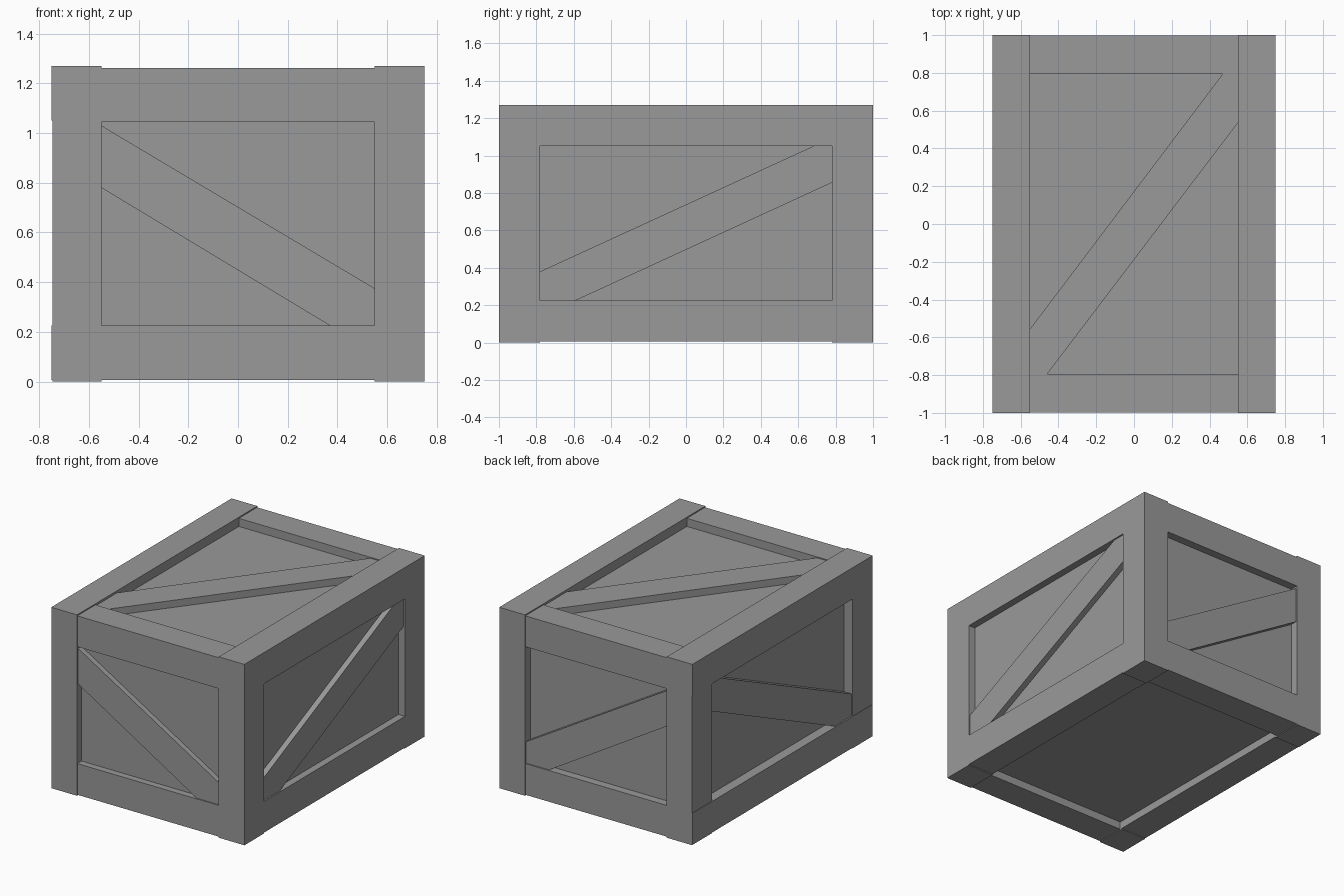
import bpy, bmesh
from mathutils import Vector

if "Cube" in bpy.data.objects:
    bpy.data.objects.remove(bpy.data.objects["Cube"], do_unlink=True)

grey = bpy.data.materials.new("crate_grey")
grey.use_nodes = True
colour = (0.32, 0.32, 0.32, 1)
grey.diffuse_color = colour
grey.node_tree.nodes["Principled BSDF"].inputs["Base Color"].default_value = colour


def prism(name, base, push):
    """Flat outline pushed along a vector into a solid."""
    bm = bmesh.new()
    face = bm.faces.new([bm.verts.new(p) for p in base])
    out = bmesh.ops.extrude_face_region(bm, geom=[face])
    moved = [v for v in out["geom"] if isinstance(v, bmesh.types.BMVert)]
    bmesh.ops.translate(bm, verts=moved, vec=Vector(push))
    bmesh.ops.recalc_face_normals(bm, faces=bm.faces)
    mesh = bpy.data.meshes.new(name)
    bm.to_mesh(mesh)
    bm.free()
    mesh.materials.append(grey)
    obj = bpy.data.objects.new(name, mesh)
    bpy.context.collection.objects.link(obj)


def box(name, x, y, z):
    x, y = sorted(x), sorted(y)
    base = [(x[0], y[0], z[0]), (x[1], y[0], z[0]), (x[1], y[1], z[0]), (x[0], y[1], z[0])]
    prism(name, base, (0, 0, z[1] - z[0]))


# Recessed panels form one inner box
box("inner_panels", (-0.68, 0.70), (-0.95, 0.94), (0.06, 1.205))

for sx, side in ((1, "left"), (-1, "right")):
    # Corner posts
    post_x = 0.75 if sx > 0 else 0.747
    for sy, end in ((-1, "front"), (1, "back")):
        box(f"{end}_{side}_post", (sx * 0.55, sx * post_x), (sy * 0.78, sy), (0, 1.215))
    # Side rails and the long cap plank above them
    reach = 0.78 if sx > 0 else 0.998
    span = (-reach, reach)
    box(f"{side}_lower_rail", (sx * 0.55, sx * 0.75), span, (0.006, 0.225))
    box(f"{side}_upper_rail", (sx * 0.55, sx * 0.75), span, (1.05, 1.215))
    box(f"{side}_top_plank", (sx * 0.55, sx * 0.75), (-1, 1), (1.215, 1.27))

# End rails
for sy, end in ((-1, "front"), (1, "back")):
    box(f"{end}_lower_rail", (-0.55, 0.55), (sy * 0.795, sy * 0.997), (0.006, 0.225))
    box(f"{end}_upper_rail", (-0.55, 0.55), (sy * 0.795, sy * 0.997), (1.045, 1.262))

# Diagonal braces, trimmed to fit each opening
end_brace = [(-0.55, 1.03), (-0.55, 0.78), (0.37, 0.225), (0.55, 0.225), (0.55, 0.375)]
side_brace = [(-0.78, 0.38), (-0.78, 0.225), (-0.59, 0.225),
              (0.78, 0.855), (0.78, 1.05), (0.68, 1.05)]
top_brace = [(-0.55, -0.555), (-0.55, -0.795), (-0.46, -0.795),
             (0.55, 0.535), (0.55, 0.795), (0.47, 0.795)]
for s, end, side in ((-1, "front", "right"), (1, "back", "left")):
    prism(f"{end}_brace", [(x, s * 0.988, z) for x, z in end_brace], (0, -s * 0.1, 0))
    prism(f"{side}_brace", [(s * 0.74, y, z) for y, z in side_brace], (-s * 0.1, 0, 0))
prism("top_brace", [(x, y, 1.255) for x, y in top_brace], (0, 0, -0.1))
